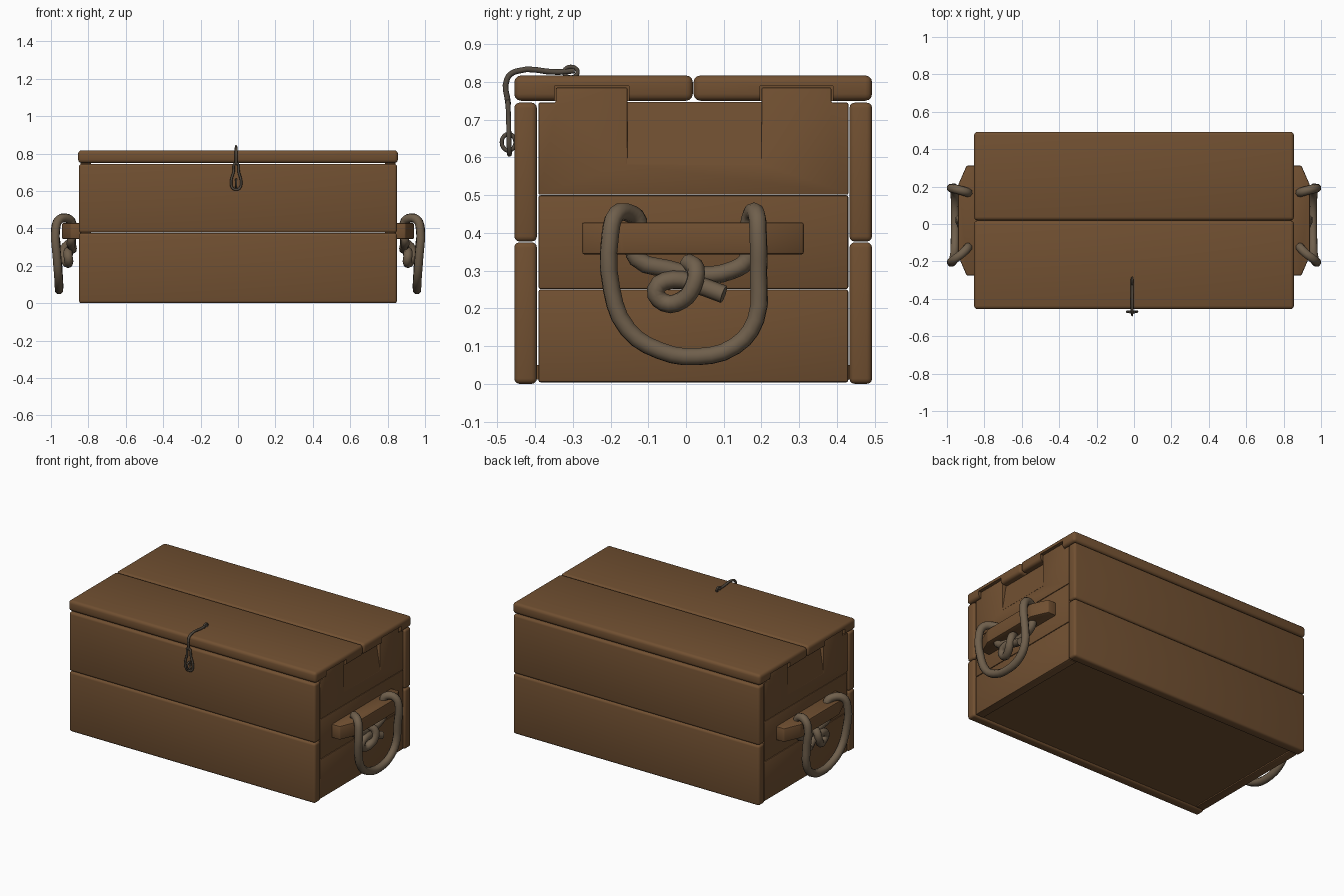
import bpy, bmesh
from mathutils import Vector

cube = bpy.data.objects.get("Cube")
if cube:
    bpy.data.objects.remove(cube, do_unlink=True)


def material(name, rgb):
    m = bpy.data.materials.new(name)
    m.use_nodes = True
    m.diffuse_color = (*rgb, 1)
    bsdf = m.node_tree.nodes["Principled BSDF"]
    bsdf.inputs["Base Color"].default_value = (*rgb, 1)
    bsdf.inputs["Roughness"].default_value = 0.8
    return m


WOOD = material("brown wood", (0.165, 0.08, 0.031))
ROPE = material("grey brown rope", (0.16, 0.115, 0.072))
IRON = material("dark iron", (0.085, 0.068, 0.05))


def activate(ob):
    bpy.ops.object.select_all(action='DESELECT')
    ob.select_set(True)
    bpy.context.view_layer.objects.active = ob


def finish(ob, angle=0.6):
    activate(ob)
    bpy.ops.object.shade_smooth_by_angle(angle=angle)
    return ob


def prism(name, outline, low, high, axis, bevel=0.006, segments=2, mat=WOOD):
    """Extrude a flat outline along x, y or z, then round its edges."""
    def place(a, b, t):
        return {'x': (t, a, b), 'y': (a, t, b), 'z': (a, b, t)}[axis]
    bm = bmesh.new()
    rings = [[bm.verts.new(place(a, b, t)) for a, b in outline] for t in (low, high)]
    bm.faces.new(rings[0])
    bm.faces.new(rings[1])
    n = len(outline)
    for i in range(n):
        j = (i + 1) % n
        bm.faces.new((rings[0][i], rings[0][j], rings[1][j], rings[1][i]))
    bmesh.ops.recalc_face_normals(bm, faces=bm.faces)
    if bevel:
        bmesh.ops.bevel(bm, geom=bm.edges[:], offset=bevel, segments=segments,
                        profile=0.5, affect='EDGES', clamp_overlap=True)
    mesh = bpy.data.meshes.new(name)
    bm.to_mesh(mesh)
    bm.free()
    mesh.materials.append(mat)
    ob = bpy.data.objects.new(name, mesh)
    bpy.context.collection.objects.link(ob)
    return finish(ob)


def box(name, x, y, z, bevel=0.006, segments=2):
    corners = [(y[0], z[0]), (y[1], z[0]), (y[1], z[1]), (y[0], z[1])]
    return prism(name, corners, x[0], x[1], 'x', bevel, segments)


def tube(name, points, radius, mat, closed=False, steps=4, sides=2):
    """Round cord through the given points, stored as a mesh."""
    cu = bpy.data.curves.new(name, 'CURVE')
    cu.dimensions = '3D'
    cu.bevel_depth = radius
    cu.bevel_resolution = sides
    cu.resolution_u = steps
    cu.use_fill_caps = True
    sp = cu.splines.new('BEZIER')
    sp.bezier_points.add(len(points) - 1)
    for p, co in zip(sp.bezier_points, points):
        p.co = co
        p.handle_left_type = p.handle_right_type = 'AUTO'
    sp.use_cyclic_u = closed
    cu.materials.append(mat)
    ob = bpy.data.objects.new(name, cu)
    bpy.context.collection.objects.link(ob)
    activate(ob)
    bpy.ops.object.convert(target='MESH')
    return finish(bpy.context.view_layer.objects.active, 1.0)


# Front and back planks, two per wall
for wall, y in (("front", (-0.455, -0.395)), ("back", (0.433, 0.493))):
    box(wall + "_lower_plank", (-0.85, 0.85), y, (0.0, 0.375), 0.014, 3)
    box(wall + "_upper_plank", (-0.85, 0.85), y, (0.377, 0.745), 0.014, 3)

# Floor
box("floor", (-0.82, 0.82), (-0.4, 0.44), (0.012, 0.05), 0)

# Lid planks with notches for the end tabs
TABS = ((-0.345, -0.155), (0.2, 0.385))
for name, y, tab in (("lid_front_plank", (-0.455, 0.018), TABS[0]),
                     ("lid_back_plank", (0.02, 0.493), TABS[1])):
    lid = box(name, (-0.855, 0.855), y, (0.75, 0.817), 0.018, 3)
    for side in (1, -1):
        cutter = box("notch_cutter", sorted((side * 0.78, side * 0.9)),
                     (tab[0] - 0.004, tab[1] + 0.004), (0.7, 0.789), 0)
        activate(lid)
        mod = lid.modifiers.new("notch", 'BOOLEAN')
        mod.operation = 'DIFFERENCE'
        mod.solver = 'EXACT'
        mod.object = cutter
        bpy.ops.object.modifier_apply(modifier=mod.name)
        bpy.data.objects.remove(cutter, do_unlink=True)
    finish(lid)

# Upper end board: two tabs with a finger recess between them
TABBED = [(-0.391, 0.501), (0.43, 0.501), (0.43, 0.745), (0.385, 0.745),
          (0.385, 0.785), (0.2, 0.785), (0.2, 0.585), (-0.155, 0.585),
          (-0.155, 0.785), (-0.345, 0.785), (-0.345, 0.745), (-0.391, 0.745)]

# Rope paths as (x, y, z) on the left end
HANDLE = [(0.89, -0.13, 0.38), (0.888, -0.125, 0.43), (0.91, -0.15, 0.452),
          (0.955, -0.185, 0.448), (0.974, -0.2, 0.4), (0.968, -0.197, 0.25),
          (0.96, -0.155, 0.145), (0.957, -0.07, 0.088), (0.957, 0.03, 0.072),
          (0.957, 0.13, 0.1), (0.961, 0.185, 0.17), (0.968, 0.192, 0.29),
          (0.976, 0.191, 0.4), (0.955, 0.187, 0.448), (0.91, 0.175, 0.453),
          (0.888, 0.168, 0.43), (0.89, 0.168, 0.38)]
UNDER = [(0.89, -0.14, 0.37), (0.892, -0.13, 0.332), (0.89, -0.05, 0.305),
         (0.885, 0.04, 0.288), (0.888, 0.12, 0.3), (0.89, 0.162, 0.328),
         (0.89, 0.168, 0.37)]
KNOT = [(0.92, 0.1, 0.237), (0.905, 0.03, 0.262), (0.91, -0.035, 0.276),
        (0.908, -0.08, 0.25), (0.905, -0.058, 0.215), (0.92, -0.01, 0.222),
        (0.932, 0.02, 0.26), (0.922, 0.026, 0.305), (0.885, 0.005, 0.322)]
CLEAT = [(0.83, -0.275), (0.895, -0.275), (0.94, -0.17), (0.94, 0.21),
         (0.895, 0.312), (0.83, 0.312)]

for label, s in (("left", 1), ("right", -1)):
    inner, outer = sorted((s * 0.785, s * 0.842))
    # End boards
    box(label + "_end_lower_board", (inner, outer), (-0.391, 0.43), (0.004, 0.25))
    box(label + "_end_middle_board", (inner, outer), (-0.391, 0.43), (0.251, 0.5))
    prism(label + "_end_tabbed_board", TABBED, inner, outer, 'x', 0.004)
    prism(label + "_finger_recess",
          [(s * 0.785, 0.583), (s * 0.842, 0.583), (s * 0.815, 0.747), (s * 0.785, 0.747)],
          -0.156, 0.201, 'y', 0)
    # Cleat and rope handle
    prism(label + "_cleat", [(s * x, y) for x, y in CLEAT], 0.343, 0.428, 'z', 0.006)
    for part, path in (("handle", HANDLE), ("under_cleat", UNDER), ("knot", KNOT)):
        tube(label + "_rope_" + part, [(s * x, y, z) for x, y, z in path],
             0.024, ROPE, steps=3)


# Iron latch: lid eye, bent hook and front staple
def ring(name, y, z, ry, rz):
    loop = [(-0.01, y + ry * a, z + rz * b) for a, b in
            ((1, 0), (0.7, 0.7), (0, 1), (-0.7, 0.7), (-1, 0), (-0.7, -0.7), (0, -1), (0.7, -0.7))]
    tube(name, loop, 0.0055, IRON, closed=True)


ring("lid_eye", -0.305, 0.826, 0.018, 0.014)
ring("front_staple", -0.47, 0.64, 0.018, 0.022)
tube("hook_arm", [(-0.01, -0.295, 0.83), (-0.01, -0.34, 0.826), (-0.01, -0.45, 0.828),
                  (-0.01, -0.474, 0.808), (-0.01, -0.471, 0.74)], 0.0075, IRON)
tube("hook_loop", [(-0.01, -0.472, 0.75), (0.004, -0.47, 0.7), (0.017, -0.469, 0.645),
                   (0.008, -0.468, 0.614), (-0.01, -0.468, 0.608), (-0.028, -0.468, 0.614),
                   (-0.037, -0.469, 0.645), (-0.024, -0.47, 0.7)], 0.0065, IRON, closed=True)
